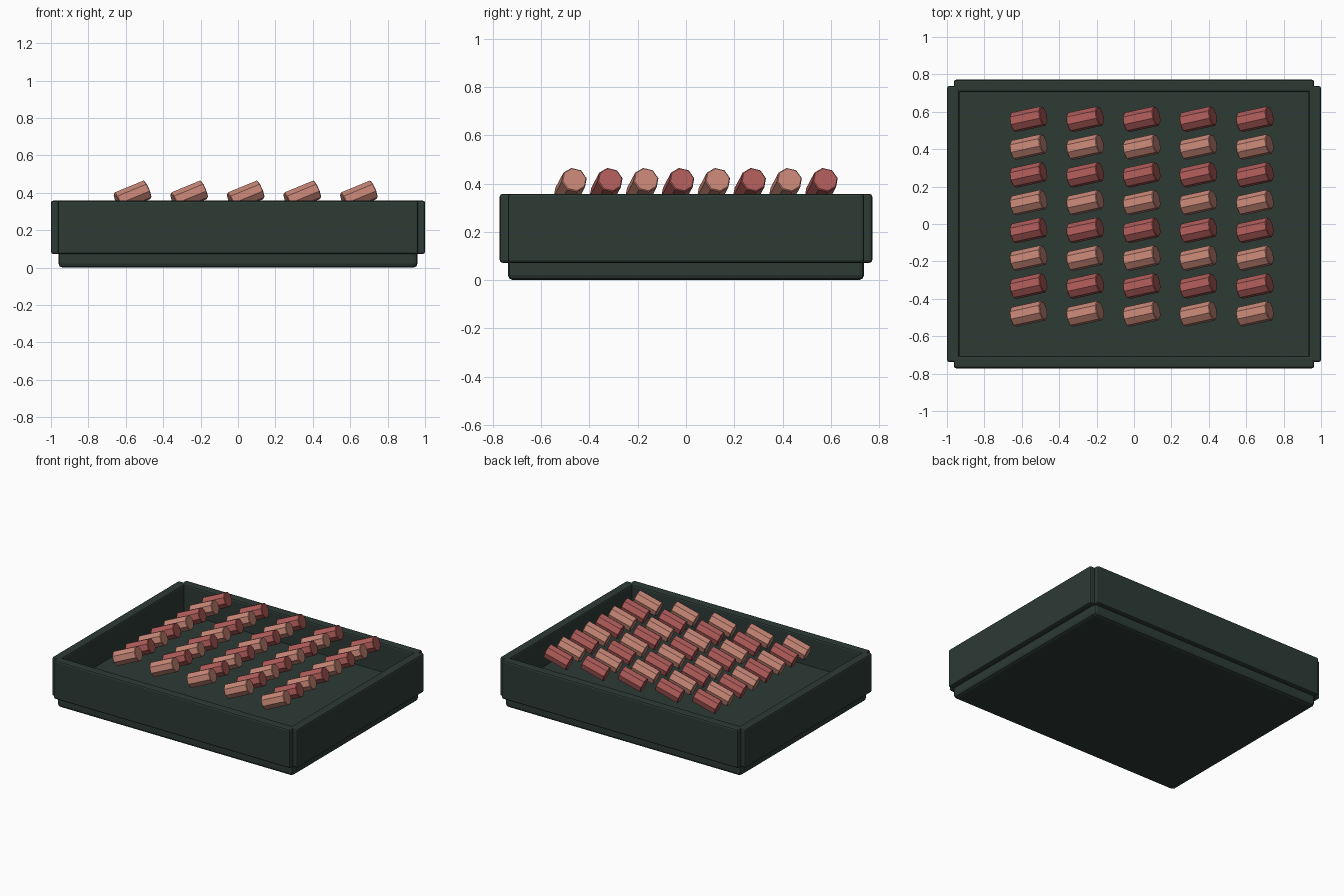
import bpy, math
from mathutils import Vector, Matrix

if "Cube" in bpy.data.objects:
    bpy.data.objects.remove(bpy.data.objects["Cube"])


def material(name, rgb):
    m = bpy.data.materials.new(name)
    m.diffuse_color = (*rgb, 1)
    m.use_nodes = True
    m.node_tree.nodes["Principled BSDF"].inputs["Base Color"].default_value = m.diffuse_color
    return m


green = material("dark green", (0.026, 0.043, 0.036))
pink = material("pale pink", (0.56, 0.235, 0.18))
red = material("dusty red", (0.42, 0.105, 0.098))


def box(name, lo, hi, bevel):
    lo, hi = Vector(lo), Vector(hi)
    bpy.ops.mesh.primitive_cube_add(size=1, location=(lo + hi) / 2)
    ob = bpy.context.object
    ob.name = name
    ob.scale = hi - lo
    bpy.ops.object.transform_apply(location=False, rotation=False, scale=True)
    mod = ob.modifiers.new("soft edges", 'BEVEL')
    mod.width, mod.segments = bevel, 2
    ob.data.materials.append(green)


# Tray floor and four walls
box("tray_base", (-0.96, -0.738, 0), (0.96, 0.738, 0.145), 0.022)
for s, side in ((-1, "front"), (1, "back")):
    y = sorted((s * 0.706, s * 0.772))
    box(side + "_wall", (-0.963, y[0], 0.072), (0.963, y[1], 0.358), 0.012)
for s, side in ((-1, "left"), (1, "right")):
    x = sorted((s * 0.934, s * 1.0))
    box(side + "_wall", (x[0], -0.738, 0.072), (x[1], 0.738, 0.358), 0.012)

# Tilted eight-sided rolls in rows of alternating colour
axis = Vector((0.16, 0.035, 0.066))
spin = Matrix.Rotation(math.radians(8), 4, 'Z')
turn = axis.to_track_quat('Z', 'Y').to_matrix().to_4x4() @ spin
for row in range(8):
    for col in range(5):
        bpy.ops.mesh.primitive_cylinder_add(vertices=8, radius=0.054, depth=axis.length)
        roll = bpy.context.object
        roll.name = f"roll_{row + 1}_{col + 1}"
        center = Vector((-0.564 + 0.3025 * col, -0.48 + 0.1486 * row, 0.384))
        roll.matrix_world = Matrix.Translation(center) @ turn
        mod = roll.modifiers.new("soft ends", 'BEVEL')
        mod.width, mod.segments = 0.004, 1
        mod.limit_method, mod.angle_limit = 'ANGLE', math.radians(60)
        roll.data.materials.append(red if row % 2 else pink)
